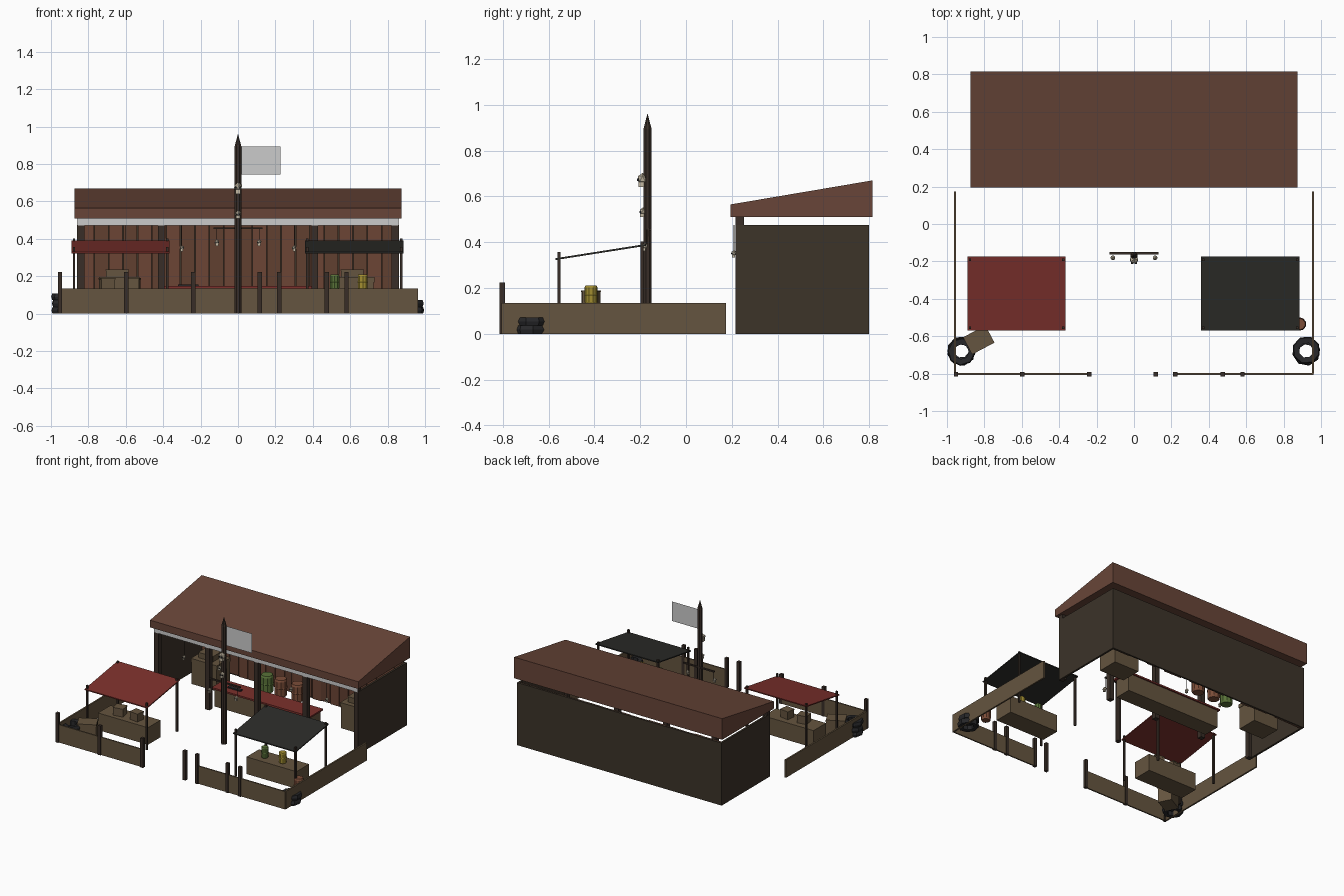
import bpy, bmesh, math, random
from mathutils import Matrix, Vector

if "Cube" in bpy.data.objects:
    bpy.data.objects.remove(bpy.data.objects["Cube"])
random.seed(4)

def mat(name, c):
    m = bpy.data.materials.new(name)
    m.diffuse_color = (*c, 1)
    m.use_nodes = True
    m.node_tree.nodes["Principled BSDF"].inputs["Base Color"].default_value = m.diffuse_color
    return m

TAN = mat("tan_wood", (0.13, 0.09, 0.05))
DARK = mat("dark_wood", (0.045, 0.033, 0.022))
POST = mat("post_wood", (0.04, 0.027, 0.02))
ROOF = mat("rusty_roof", (0.14, 0.06, 0.04))
PLANKS = [mat("plank_a", (0.15, 0.06, 0.035)), mat("plank_b", (0.12, 0.05, 0.03))]
RED = mat("red_cloth", (0.2, 0.03, 0.025))
BLACK = mat("black_cloth", (0.025, 0.025, 0.022))
RUBBER = mat("rubber", (0.02, 0.02, 0.022))
BONE = mat("bone", (0.55, 0.48, 0.36))
GREEN = mat("green_paint", (0.1, 0.17, 0.04))
YELLOW = mat("yellow_paint", (0.36, 0.27, 0.03))
RUST = mat("rust_paint", (0.2, 0.075, 0.04))

def finish(bm, name, m):
    bmesh.ops.recalc_face_normals(bm, faces=bm.faces)
    me = bpy.data.meshes.new(name)
    bm.to_mesh(me)
    bm.free()
    if m:
        me.materials.append(m)
    o = bpy.data.objects.new(name, me)
    bpy.context.collection.objects.link(o)
    return o

def box(name, x0, x1, y0, y1, z0, z1, m, rot=0):
    bm = bmesh.new()
    bmesh.ops.create_cube(bm, size=1, matrix=Matrix.Diagonal((x1-x0, y1-y0, z1-z0, 1)))
    o = finish(bm, name, m)
    o.location = ((x0+x1)/2, (y0+y1)/2, (z0+z1)/2)
    o.rotation_euler.z = math.radians(rot)
    return o

def post(name, x, y, w, z0, z1, m=POST):
    return box(name, x-w/2, x+w/2, y-w/2, y+w/2, z0, z1, m)

def lathe(name, prof, loc, n, m):
    # spin a (radius, height) profile round z
    bm = bmesh.new()
    rings = [[bm.verts.new((r*math.cos(2*math.pi*(i+.5)/n), r*math.sin(2*math.pi*(i+.5)/n), z))
              for i in range(n)] for r, z in prof]
    for a, b in zip(rings, rings[1:]):
        for i in range(n):
            bm.faces.new((a[i], a[(i+1) % n], b[(i+1) % n], b[i]))
    bm.faces.new(rings[0])
    bm.faces.new(rings[-1])
    o = finish(bm, name, m)
    o.location = loc
    return o

def slab_x(name, prof, x0, x1, m):
    # extrude a (y, z) profile along x
    bm = bmesh.new()
    f = bm.faces.new([bm.verts.new((x0, y, z)) for y, z in prof])
    r = bmesh.ops.extrude_face_region(bm, geom=[f])
    bmesh.ops.translate(bm, vec=(x1-x0, 0, 0), verts=[v for v in r["geom"] if isinstance(v, bmesh.types.BMVert)])
    return finish(bm, name, m)

def sheet(name, x0, x1, y, z0, z1):
    bm = bmesh.new()
    bm.faces.new([bm.verts.new(p) for p in ((x0, y, z0), (x1, y, z0), (x1, y, z1), (x0, y, z1))])
    return finish(bm, name, None)

def skull(x, y, z, s):
    # cranium, jaw and eye sockets; s is overall width
    bm = bmesh.new()
    bmesh.ops.create_icosphere(bm, subdivisions=1, radius=s/2,
        matrix=Matrix.Translation((x, y, z+s*.1)) @ Matrix.Diagonal((1, 0.95, 1, 1)))
    bmesh.ops.create_cube(bm, size=1,
        matrix=Matrix.Translation((x, y-s*.12, z-s*.4)) @ Matrix.Diagonal((s*.55, s*.5, s*.45, 1)))
    finish(bm, "skull", BONE)
    for sx in (-1, 1):
        box("eye_socket", x+sx*s*.2-s*.1, x+sx*s*.2+s*.1, y-s*.49, y-s*.3, z-s*.08, z+s*.14, RUBBER)

def barrel(x, y, z, r, h, m):
    prof = [(r*.88, 0), (r, h*.1), (r, h*.47), (r*1.06, h*.5), (r, h*.53), (r, h*.9), (r*.88, h)]
    lathe("barrel", prof, (x, y, z), 10, m)

def crate(x, y, z, w, d, h, rot=0):
    box("crate", x-w/2, x+w/2, y-d/2, y+d/2, z, z+h*.86, TAN, rot)
    box("crate_lid", x-w*.52, x+w*.52, y-d*.52, y+d*.52, z+h*.86, z+h, TAN, rot)

# shack shell
for s in (-1, 1):
    a, b = sorted((s*.845, s*.86))
    box("side_wall", a, b, .22, .80, 0, .475, DARK)
box("back_wall", -.86, .86, .788, .80, 0, .475, DARK)
n = 22
for i in range(n):
    x = -.845 + 1.69*i/n
    box("back_plank", x+.002, x+1.69/n-.002, .772+random.uniform(0, .008), .788,
        random.uniform(0, .012), .472, PLANKS[i % 2])
slab_x("shack_roof", [(.195, .51), (.815, .51), (.815, .67), (.195, .565)], -.875, .875, ROOF)
sheet("front_fascia", -.855, .855, .213, .472, .51)
for x in (-.84, -.41, 0, .41, .84):
    post("shack_post", x, .235, .036, 0, .51)

# shack interior
box("main_counter", -.40, .40, .29, .42, 0, .135, TAN)
box("main_counter_cloth", -.415, .415, .275, .43, .135, .147, RED)
box("counter_tool", -.32, -.21, .33, .355, .147, .156, RUBBER)
for x, m in ((-.245, GREEN), (-.13, RUST), (.01, RUST)):
    barrel(x, .70, 0, .045, .13, m)
for x in (-.635, .62):
    crate(x, .58, 0, .21, .16, .195)
    crate(x-.01, .59, .195, .12, .11, .042)
for x in (-.6, -.3, .3, .6):
    skull(x, .21, .35, .026)
    post("skull_string", x, .21, .003, .36, .475)

# two market stalls
for x0, x1, m in ((-.89, -.365, RED), (.357, .885, BLACK)):
    slab_x("stall_awning", [(-.57, .322), (-.175, .384), (-.175, .392), (-.57, .330)], x0, x1, m)
    for x in (x0+.013, x1-.013):
        post("stall_front_pole", x, -.555, .013, 0, .357)
        post("stall_back_pole", x, -.192, .013, 0, .402)
    c = (x0+x1)/2
    box("stall_counter", c-.21, c+.21, -.485, -.335, 0, .13, TAN)
crate(-.70, -.415, .13, .075, .07, .06, 10)
crate(-.56, -.415, .13, .07, .065, .06, -8)
barrel(.517, -.415, .13, .026, .08, GREEN)
barrel(.667, -.415, .13, .028, .08, YELLOW)

# fence
for x0, x1 in ((-.96, -.24), (.22, .96)):
    box("front_fence", x0, x1, -.806, -.796, 0, .135, TAN)
for s in (-1, 1):
    box("side_fence", s*.957-.006, s*.957+.006, -.80, .175, 0, .135, TAN)
for x in (-.952, -.597, -.24, .117, .22, .475, .58):
    post("fence_post", x, -.803, .023, 0, .223)

# trophy pole, flag and skulls
lathe("pole", [(.02, 0), (.019, .895), (.001, .96)], (0, -.168, 0), 8, POST)
sheet("flag", .015, .228, -.16, .745, .893)
box("cross_bar", -.13, .13, -.162, -.150, .452, .462, POST)
skull(0, -.19, .672, .05)
skull(0, -.187, .531, .035)
for x in (-.113, .113):
    skull(x, -.18, .38, .028)
    box("hanging_string", x-.0015, x+.0015, -.172, -.169, .39, .455, POST)

# tyre stacks, loose crate and barrel in the corners
for x, count in ((-.923, 3), (.921, 2)):
    for k in range(count):
        bm = bmesh.new()
        N, prof = 8, [(.04, .002), (.07, 0), (.076, .018), (.07, .036), (.04, .034)]
        rings = [[bm.verts.new((r*math.cos(2*math.pi*i/N), r*math.sin(2*math.pi*i/N), z))
                  for i in range(N)] for r, z in prof]
        for j in range(len(prof)):
            a, b = rings[j], rings[(j+1) % len(prof)]
            for i in range(N):
                bm.faces.new((a[i], a[(i+1) % N], b[(i+1) % N], b[i]))
        t = finish(bm, "tyre", RUBBER)
        t.location = (x, -.683+.008*(k % 2), k*.036)
        t.rotation_euler.z = .2+.25*k
crate(-.83, -.62, 0, .13, .10, .12, 28)
barrel(.885, -.535, 0, .034, .12, RUST)
